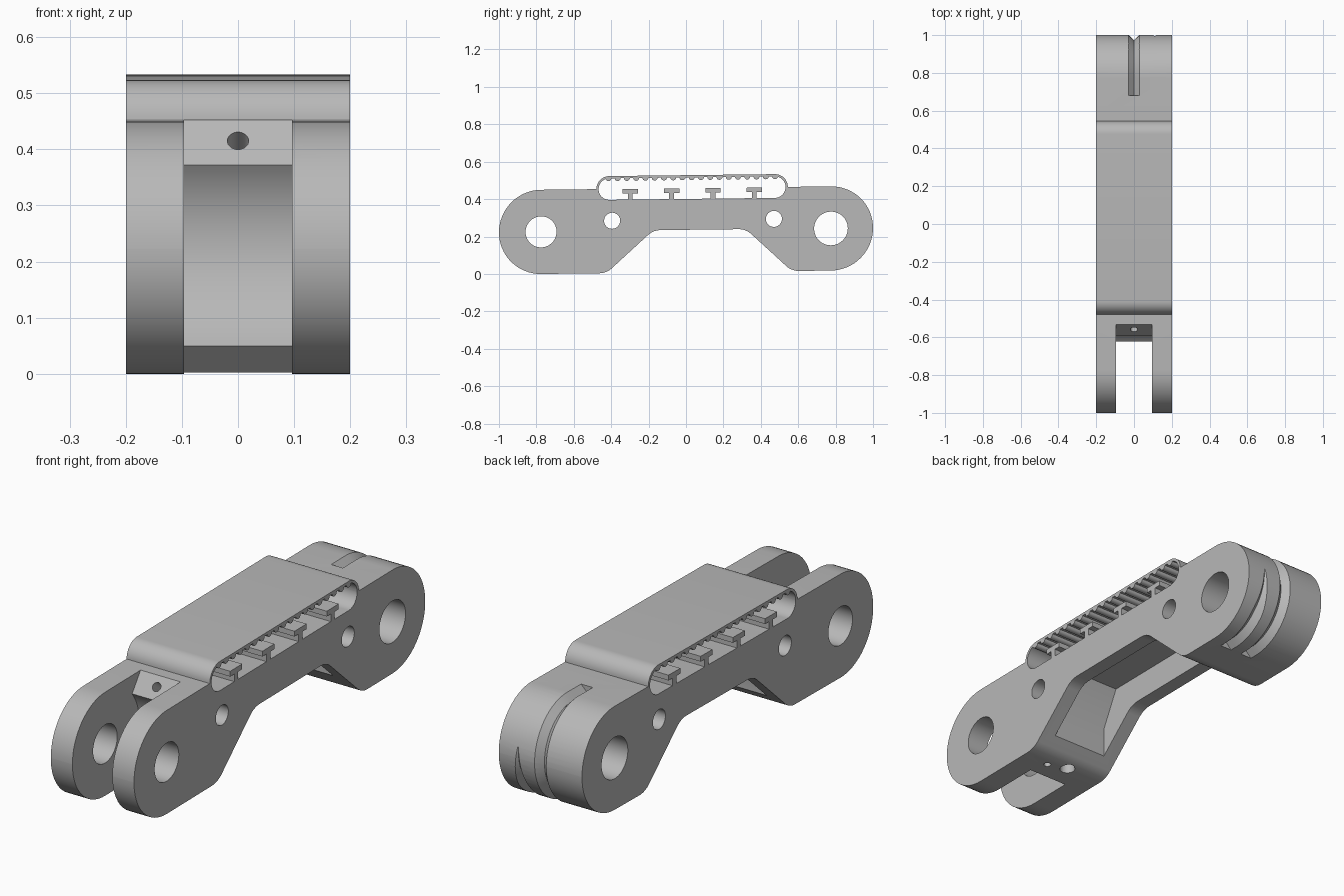
import bpy, bmesh, math
from mathutils import Vector

cube = bpy.data.objects.get("Cube")
if cube:
    bpy.data.objects.remove(cube, do_unlink=True)

grey = bpy.data.materials.new("light grey")
grey.use_nodes = True
COLOUR = (0.48, 0.48, 0.48, 1)
grey.diffuse_color = COLOUR
grey.node_tree.nodes["Principled BSDF"].inputs["Base Color"].default_value = COLOUR

TILT = 0.0117      # the whole link rises gently to the back
HALF = 0.2         # half width
EYE_Y, EYE_Z, EYE_R = 0.775, 0.234, 0.225


def finish(name, bm):
    """Turn a bmesh into a tilted, coloured object."""
    for v in bm.verts:
        v.co.z += TILT * v.co.y
    bmesh.ops.recalc_face_normals(bm, faces=bm.faces)
    mesh = bpy.data.meshes.new(name)
    bm.to_mesh(mesh)
    bm.free()
    mesh.materials.append(grey)
    ob = bpy.data.objects.new(name, mesh)
    bpy.context.collection.objects.link(ob)
    return ob


def extrude(name, outline, x0, x1):
    """Side profile of (y, z) points extruded across x."""
    bm = bmesh.new()
    face = bm.faces.new([bm.verts.new((x0, y, z)) for y, z in outline])
    made = bmesh.ops.extrude_face_region(bm, geom=[face])["geom"]
    moved = [g for g in made if isinstance(g, bmesh.types.BMVert)]
    bmesh.ops.translate(bm, verts=moved, vec=(x1 - x0, 0, 0))
    return finish(name, bm)


def arc(cy, cz, r, a0, a1, n=24):
    steps = [math.radians(a0 + (a1 - a0) * i / n) for i in range(n + 1)]
    return [(cy + r * math.cos(a), cz + r * math.sin(a)) for a in steps]


def disc(cy, cz, r, n=48):
    return arc(cy, cz, r, 0, 360, n)[:-1]


def stadium(y0, y1, z, r):
    return arc(y1, z, r, -90, 90) + arc(y0, z, r, 90, 270)


def rounded(corners, n=16):
    """Polygon with a fillet radius at each corner."""
    out = []
    for i, (y, z, r) in enumerate(corners):
        p = Vector((y, z))
        a = (Vector(corners[i - 1][:2]) - p).normalized()
        b = (Vector(corners[(i + 1) % len(corners)][:2]) - p).normalized()
        half = a.angle(b) / 2
        c = p + (a + b).normalized() * (r / math.sin(half))
        s = p + a * (r / math.tan(half)) - c
        e = p + b * (r / math.tan(half)) - c
        turn = math.atan2(s.x * e.y - s.y * e.x, s.dot(e))
        start = math.atan2(s.y, s.x)
        for k in range(n + 1):
            t = start + turn * k / n
            out.append((c.x + r * math.cos(t), c.y + r * math.sin(t)))
    return out


def rod(name, start, direction, r, length):
    """Round cutter from a start point along a direction."""
    d = Vector(direction).normalized()
    bm = bmesh.new()
    bmesh.ops.create_cone(bm, cap_ends=True, segments=32, radius1=r, radius2=r, depth=length)
    rot = d.to_track_quat('Z', 'Y').to_matrix()
    bmesh.ops.rotate(bm, verts=bm.verts, cent=(0, 0, 0), matrix=rot)
    bmesh.ops.translate(bm, verts=bm.verts, vec=Vector(start) + d * length / 2)
    return finish(name, bm)


def groove(name, x, path):
    """V-shaped groove; path holds (y, z, outward normal, depth)."""
    bm = bmesh.new()
    rings = []
    for y, z, (ny, nz), depth in path:
        lift = 0.02
        w = depth + lift
        shape = [(-w, lift), (w, lift), (0, -depth)]
        rings.append([bm.verts.new((x + u, y + ny * h, z + nz * h)) for u, h in shape])
    for a, b in zip(rings, rings[1:]):
        for i in range(3):
            j = (i + 1) % 3
            bm.faces.new((a[i], a[j], b[j], b[i]))
    bm.faces.new(rings[0])
    bm.faces.new(rings[-1])
    return finish(name, bm)


def rim(angle, depth):
    n = (math.cos(math.radians(angle)), math.sin(math.radians(angle)))
    return (EYE_Y + EYE_R * n[0], EYE_Z + EYE_R * n[1], n, depth)


def combine(body, other, operation):
    mod = body.modifiers.new(operation.lower(), 'BOOLEAN')
    mod.operation = operation
    mod.solver = 'EXACT'
    mod.object = other
    bpy.context.view_layer.objects.active = body
    bpy.ops.object.modifier_apply(modifier=mod.name)
    bpy.data.objects.remove(other, do_unlink=True)


# Arched link body with the raised belt loop on top
LOW, HIGH, ARCH = EYE_Z - EYE_R, EYE_Z + EYE_R, 0.236
body = extrude("link_body", rounded([
    (-1, LOW, 0.2249), (-0.425, LOW, 0.1), (-0.175, ARCH, 0.1),
    (0.32, ARCH, 0.1), (0.565, LOW, 0.1),
    (1, LOW, 0.2249), (1, HIGH, 0.2249), (-1, HIGH, 0.2249)]), -HALF, HALF)
BELT_Y0, BELT_Y1, BELT_Z = -0.41, 0.475, 0.4585
combine(body, extrude("loop_outer", stadium(BELT_Y0, BELT_Y1, BELT_Z, 0.0695), -HALF, HALF), 'UNION')

cutters = [extrude("loop_inner", stadium(BELT_Y0, BELT_Y1, BELT_Z, 0.0575), -0.3, 0.3)]

# Pivot bores and small cross pin holes
for y, z, r in [(-EYE_Y, EYE_Z, 0.083), (EYE_Y, EYE_Z, 0.09), (-0.395, 0.289, 0.043), (0.47, 0.289, 0.043)]:
    cutters.append(extrude("bore", disc(y, z, r), -0.3, 0.3))

# Fork slot with a hollow round floor and chamfered lips
slot = [(-1.1, -0.1), (-0.53, -0.1), (-0.57, LOW)]
slot += arc(-EYE_Y, EYE_Z, 0.235, -49, 38)
slot += [(-0.53, 0.461), (-0.53, 0.6), (-1.1, 0.6)]
cutters.append(extrude("fork_slot", slot, -0.096, 0.096))

# Hollow under the arch
cutters.append(extrude("belly_hollow", [(-0.36, -0.1), (0.46, -0.1), (0.46, 0.2),
                                        (0.38, 0.36), (-0.28, 0.36), (-0.36, 0.2)], -0.135, 0.135))

# Cord holes at the front lip and underneath
cutters.append(rod("lip_hole", (0, -0.6, 0.453), (0, 0.8, -0.6), 0.019, 0.32))
cutters.append(rod("lower_hole", (-0.02, -0.465, -0.05), (0, 0, 1), 0.032, 0.18))
cutters.append(rod("small_hole", (0.07, -0.49, -0.05), (0, 0, 1), 0.015, 0.15))

# Cord grooves around the back eye
centre = [(0.68, HIGH, (0, 1), 0.028)]
centre += [rim(90 - 6 * i, 0.028) for i in range(31)]
centre += [(0.74, LOW, (0, -1), 0.028)]
cutters.append(groove("centre_groove", 0, centre))
side = [rim(12 - 6 * i, min(0.028, 0.002 + 0.003 * i)) for i in range(18)]
side += [(0.74, LOW, (0, -1), 0.028)]
cutters.append(groove("side_groove", 0.11, side))

for c in cutters:
    combine(body, c, 'DIFFERENCE')

parts = [body]

# Rounded belt teeth hanging inside the loop
for i in range(19):
    y = -0.415 + i * 0.0495
    parts.append(extrude("belt_tooth", arc(y, 0.517, 0.016, 180, 360, 10), -HALF, HALF))

# T-shaped rails on the loop floor
for i in range(4):
    y = -0.298 + i * 0.221
    tee = [(0.013, 0.395), (0.013, 0.434), (0.041, 0.434), (0.041, 0.457)]
    outline = [(y + d, z) for d, z in tee] + [(y - d, z) for d, z in reversed(tee)]
    parts.append(extrude("tee_rail", outline, -HALF, HALF))

# Smooth curves, keep hard edges
bpy.ops.object.select_all(action='DESELECT')
for ob in parts:
    ob.select_set(True)
bpy.context.view_layer.objects.active = body
bpy.ops.object.shade_smooth_by_angle(angle=math.radians(30))
